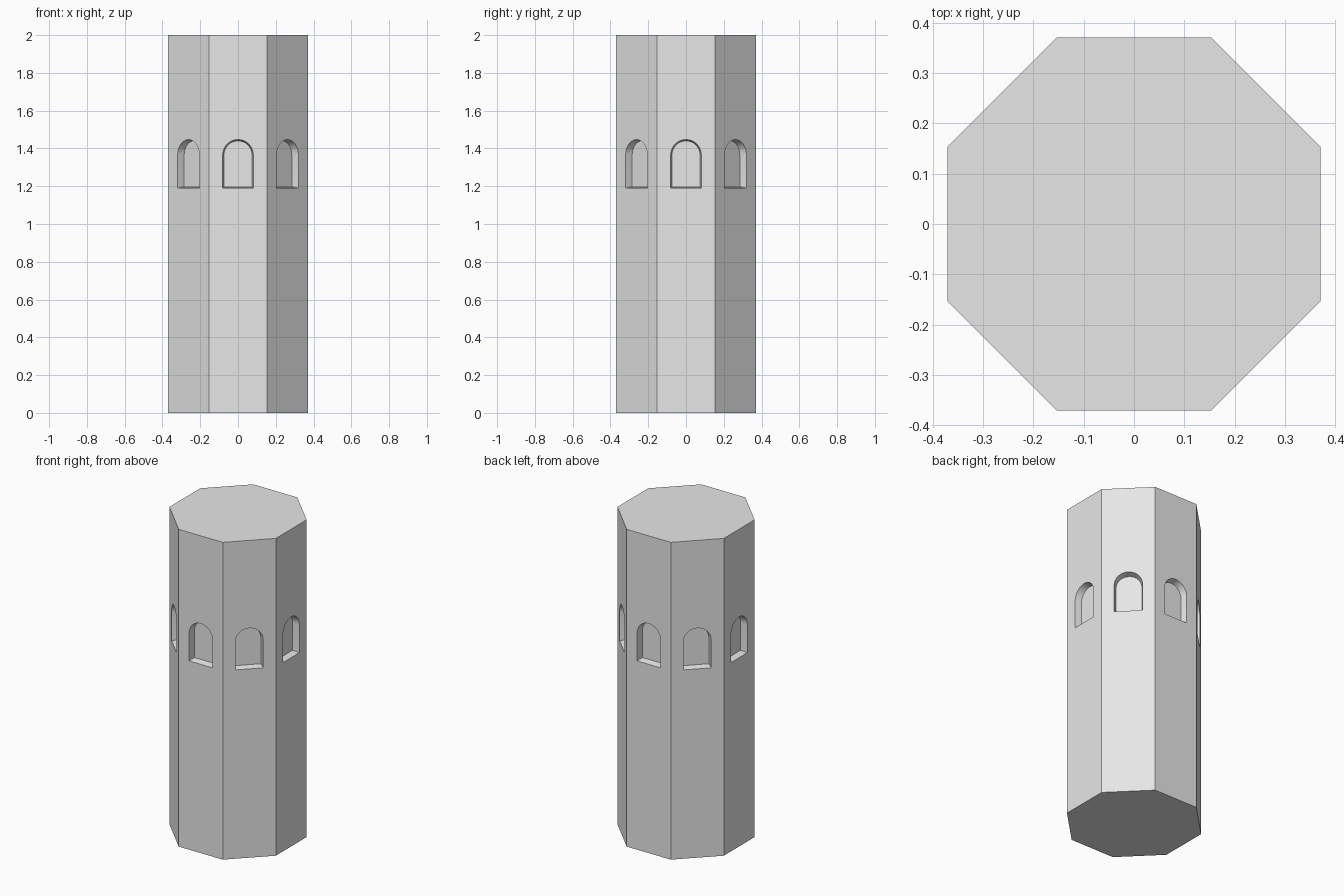
import bpy, bmesh
from math import pi, cos, sin, radians
from mathutils import Matrix

if "Cube" in bpy.data.objects:
    bpy.data.objects.remove(bpy.data.objects["Cube"])

SIDES = 8
APOTHEM = 0.371
HEIGHT = 2.0
HALF_WIDTH = 0.081   # window half width at the wall surface
SILL = 1.19
SPRING = 1.366       # height where the arch begins
DEPTH = 0.042
TAPER = 0.007        # how much the opening narrows over its depth
ARCH_STEPS = 16

stone = bpy.data.materials.new("grey stone")
stone.use_nodes = True
colour = (0.8, 0.8, 0.8, 1)
stone.diffuse_color = colour
stone.node_tree.nodes["Principled BSDF"].inputs["Base Color"].default_value = colour


def make_object(name, bm):
    bmesh.ops.recalc_face_normals(bm, faces=bm.faces)
    mesh = bpy.data.meshes.new(name)
    bm.to_mesh(mesh)
    bm.free()
    mesh.materials.append(stone)
    obj = bpy.data.objects.new(name, mesh)
    bpy.context.collection.objects.link(obj)
    return obj


def arch_ring(bm, y, grow, turn):
    """Arched window outline, enlarged by grow, on the plane at y."""
    r = HALF_WIDTH + grow
    points = [(-r, SILL - grow), (r, SILL - grow)]
    for i in range(ARCH_STEPS + 1):
        a = pi * i / ARCH_STEPS
        points.append((r * cos(a), SPRING + r * sin(a)))
    return [bm.verts.new(turn @ Matrix.Translation((x, y, z)).to_translation())
            for x, z in points]


# Octagonal shaft
bm = bmesh.new()
bmesh.ops.create_cone(bm, cap_ends=True, segments=SIDES, depth=HEIGHT,
                      radius1=APOTHEM / cos(pi / SIDES),
                      radius2=APOTHEM / cos(pi / SIDES),
                      matrix=Matrix.Translation((0, 0, HEIGHT / 2))
                      @ Matrix.Rotation(pi / SIDES, 4, 'Z'))
tower = make_object("tower_shaft", bm)

# Tapered window cutters, one for each wall
bm = bmesh.new()
for side in range(SIDES):
    turn = Matrix.Rotation(2 * pi * side / SIDES, 3, 'Z')
    outer = arch_ring(bm, -APOTHEM - DEPTH, TAPER, turn)
    inner = arch_ring(bm, -APOTHEM + DEPTH, -TAPER, turn)
    bm.faces.new(outer)
    bm.faces.new(inner[::-1])
    for i in range(len(outer)):
        j = (i + 1) % len(outer)
        bm.faces.new((outer[i], inner[i], inner[j], outer[j]))
cutter = make_object("window_cutter", bm)
cutter.hide_render = True

# Carve the blind windows, then drop the helper
cut = tower.modifiers.new("windows", 'BOOLEAN')
cut.operation = 'DIFFERENCE'
cut.solver = 'EXACT'
cut.object = cutter
bpy.ops.object.select_all(action='DESELECT')
bpy.context.view_layer.objects.active = tower
tower.select_set(True)
bpy.ops.object.modifier_apply(modifier=cut.name)
bpy.data.objects.remove(cutter)

# Smooth arch curves, crisp corners
bpy.ops.object.shade_smooth_by_angle(angle=radians(30))
